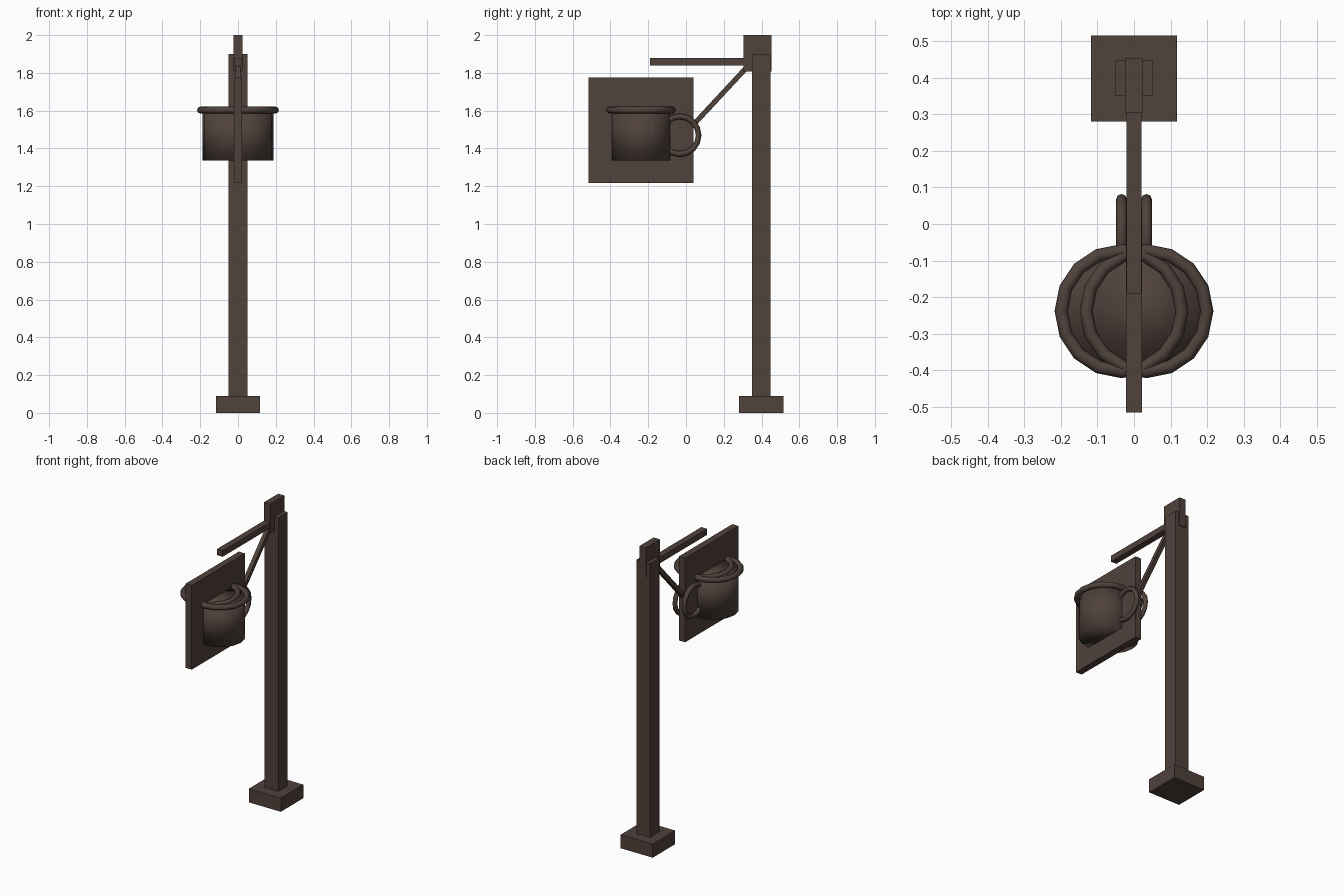
import bpy
import math
from mathutils import Vector

default = bpy.data.objects.get("Cube")
if default:
    bpy.data.objects.remove(default, do_unlink=True)

wood = bpy.data.materials.new("dark_brown")
wood.use_nodes = True
colour = (0.08, 0.054, 0.044, 1)
wood.diffuse_color = colour
wood.node_tree.nodes["Principled BSDF"].inputs["Base Color"].default_value = colour


def finish(name, smooth=False):
    obj = bpy.context.object
    obj.name = name
    obj.data.materials.append(wood)
    if smooth:
        bpy.ops.object.shade_smooth()
    return obj


def box(name, half_x, y, z):
    """Box centred on x = 0 with the given y and z ranges."""
    bpy.ops.mesh.primitive_cube_add(size=1, location=(0, sum(y) / 2, sum(z) / 2))
    obj = finish(name)
    obj.scale = (2 * half_x, y[1] - y[0], z[1] - z[0])
    return obj


def bar(name, start, end, width):
    """Square bar between two points."""
    a, b = Vector(start), Vector(end)
    bpy.ops.mesh.primitive_cube_add(size=1, location=(a + b) / 2)
    obj = finish(name)
    obj.scale = (width, width, (b - a).length)
    obj.rotation_euler = (b - a).to_track_quat("Z", "X").to_euler()
    # Tilt purely about x so the bar's sides stay square to the post
    obj.rotation_euler = (-math.atan2(b.y - a.y, b.z - a.z), 0, 0)
    return obj


# Post and its supports
box("base_block", 0.117, (0.28, 0.515), (0, 0.09))
box("post", 0.05, (0.35, 0.447), (0.09, 1.9))
box("top_bracket", 0.023, (0.305, 0.453), (1.807, 2))
box("hanging_arm", 0.021, (-0.19, 0.31), (1.84, 1.88))
bar("diagonal_brace", (0, 0.33, 1.838), (0, 0.02, 1.505), 0.027)

# Square sign board
box("sign_board", 0.022, (-0.515, 0.04), (1.218, 1.775))

# A mug on each face of the board
MUG_Y = -0.238
for side, x in (("left", 0.034), ("right", -0.034)):
    bpy.ops.mesh.primitive_cylinder_add(
        vertices=16, radius=0.154, depth=0.27, location=(x, MUG_Y, 1.47))
    finish(side + "_mug_body", True)

    bpy.ops.mesh.primitive_torus_add(
        major_segments=16, minor_segments=8, major_radius=0.165,
        minor_radius=0.018, location=(x, MUG_Y, 1.603))
    finish(side + "_mug_rim", True)

    bpy.ops.mesh.primitive_torus_add(
        major_segments=16, minor_segments=8, major_radius=0.1,
        minor_radius=0.015, location=(x, -0.033, 1.47),
        rotation=(0, math.pi / 2, 0))
    finish(side + "_mug_handle", True)
